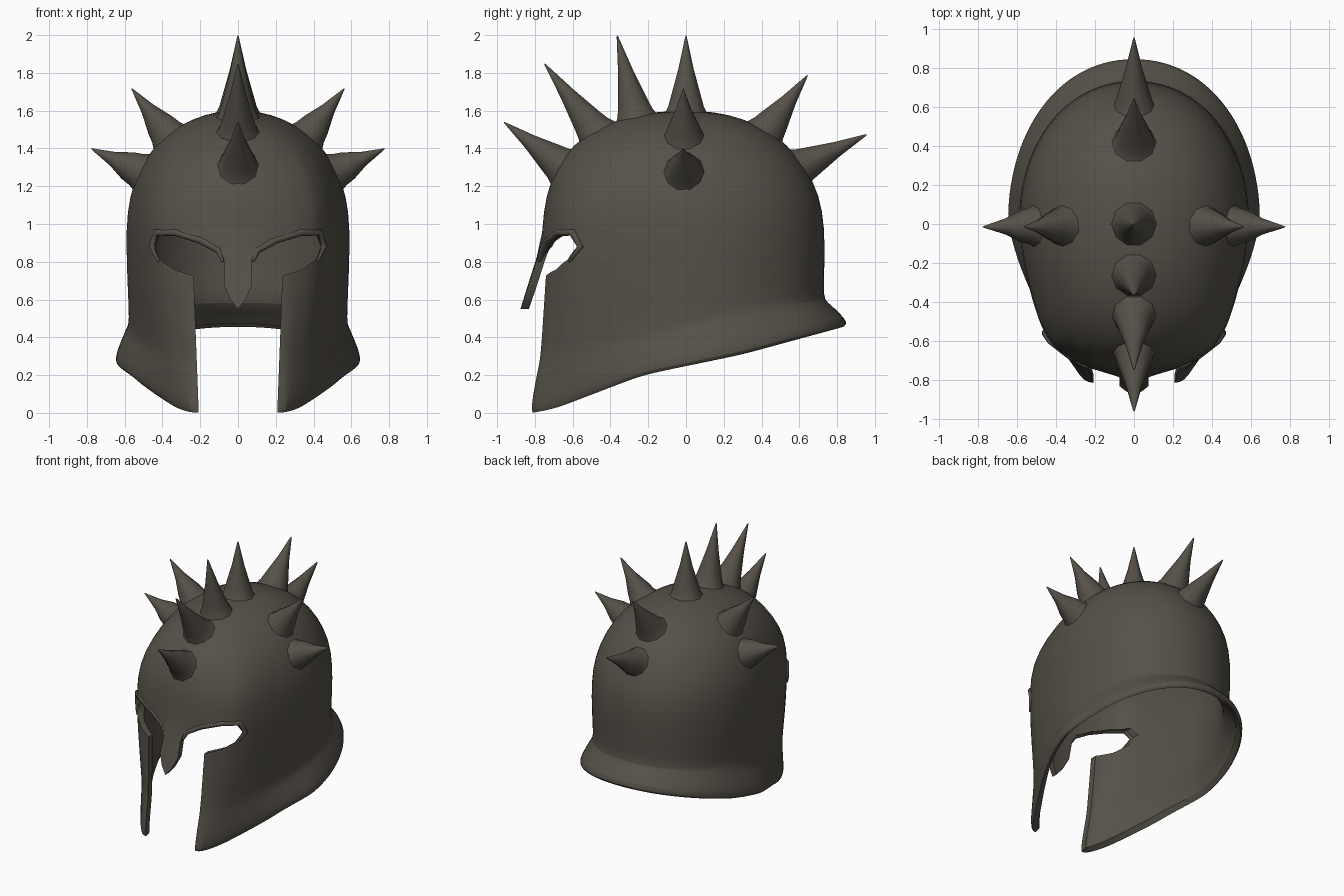
import bpy, bmesh, math
from mathutils import Vector

if "Cube" in bpy.data.objects:
    bpy.data.objects.remove(bpy.data.objects["Cube"])

iron = bpy.data.materials.new("dark iron")
iron.diffuse_color = (0.092, 0.082, 0.066, 1)
iron.use_nodes = True
iron.node_tree.nodes["Principled BSDF"].inputs["Base Color"].default_value = iron.diffuse_color


def lerp(table, v):
    """Piecewise linear lookup in a list of (key, value)."""
    if v <= table[0][0]:
        return table[0][1]
    for (a, p), (b, q) in zip(table, table[1:]):
        if v <= b:
            return p + (q - p) * (v - a) / (b - a)
    return table[-1][1]


def smooth(ob, angle=40):
    bpy.ops.object.select_all(action='DESELECT')
    ob.select_set(True)
    bpy.context.view_layer.objects.active = ob
    bpy.ops.object.shade_smooth_by_angle(angle=math.radians(angle))


def make_object(name, bm, angle=40):
    me = bpy.data.meshes.new(name)
    bm.to_mesh(me)
    bm.free()
    me.materials.append(iron)
    ob = bpy.data.objects.new(name, me)
    bpy.context.collection.objects.link(ob)
    smooth(ob, angle)
    return ob


def baked_mesh(ob):
    dg = bpy.context.evaluated_depsgraph_get()
    return bpy.data.meshes.new_from_object(ob.evaluated_get(dg))


# Helmet shell: slanted rim rows blending into a level dome
HEM = [(-.82, 0), (-.7, .02), (-.23, .2), (.3, .31), (.85, .46)]
FLARE = [(-.8, .28), (-.3, .38), (.3, .53), (.76, .6)]
# Front half outlines (x, depth) as fractions: brow level, and hem where the cheeks converge
BROW = [(1, 0), (.965, .25), (.89, .5), (.81, .69), (.70, .83), (.5, .925), (.28, .98), (0, 1)]
CHEEK = [(1, 0), (.92, .22), (.81, .43), (.68, .62), (.53, .82), (.39, .99), (.28, 1.0), (0, 1)]
# (kind, height or blend, half width, front depth, back depth, cheek blend)
ROWS = [("rim", 0, .635, .815, .835, 1), ("rim", .06, .65, .82, .85, 1),
        ("rim", .25, .65, .82, .85, .9), ("rim", .85, .595, .80, .765, .6),
        ("rim", 1, .58, .795, .735, .5), ("wall", .15, .58, .79, .73, .4),
        ("wall", .55, .59, .78, .735, .15), ("wall", 1, .595, .765, .735, 0),
        ("dome", 1.15, .577, .745, .71, 0), ("dome", 1.3, .52, .69, .635, 0),
        ("dome", 1.42, .44, .60, .54, 0), ("dome", 1.52, .32, .46, .40, 0),
        ("dome", 1.585, .17, .25, .22, 0)]
SEG, WAIST = 56, .98


def section(i, cheek, z_dome):
    """Unit outline point number i, counter-clockwise from +x."""
    a = math.tau * i / SEG
    c, s = math.cos(a), math.sin(a)
    if i <= SEG // 2:
        return math.copysign(abs(c) ** .95, c), abs(s) ** .95
    q = SEG // 4
    k = SEG - i if i >= SEG - q else i - SEG // 2
    sign = 1 if i >= SEG - q else -1
    u = k / q * 7
    j = min(int(u), 6)
    f = u - j
    pts = [Vector(BROW[n]).lerp(Vector(CHEEK[n]), cheek) for n in (j, j + 1)]
    p = pts[0].lerp(pts[1], f)
    ang = k / q * math.pi / 2
    p = p.lerp(Vector((math.cos(ang), math.sin(ang))), z_dome)
    return sign * p.x, -p.y


bm = bmesh.new()
rings = []
for kind, t, w, f, b, cheek in ROWS:
    ring = []
    for i in range(SEG):
        x, y = section(i, cheek, max(0, min(1, (t - 1.2) / .35)))
        x, y = x * w, y * (b if y >= 0 else f)
        if kind == "rim":
            z = lerp(HEM, y) * (1 - t) + lerp(FLARE, y) * t
        elif kind == "wall":
            z = lerp(FLARE, y) * (1 - t) + WAIST * t
        else:
            z = t
        ring.append(bm.verts.new((x, y, z)))
    rings.append(ring)
for lo, hi in zip(rings, rings[1:]):
    for i in range(SEG):
        j = (i + 1) % SEG
        bm.faces.new((lo[i], lo[j], hi[j], hi[i]))
apex = bm.verts.new((0, 0, 1.605))
for i in range(SEG):
    bm.faces.new((rings[-1][i], rings[-1][(i + 1) % SEG], apex))
shell = make_object("helmet_shell", bm)
sub = shell.modifiers.new("round", 'SUBSURF')
sub.levels = 1
sol = shell.modifiers.new("thickness", 'SOLIDIFY')
sol.thickness, sol.offset = .045, -1

# Face opening: eyes, nose guard outline and gap between the cheeks
half = [(.04, .60), (.075, .68), (.07, .8), (.09, .85), (.2, .905), (.33, .945),
        (.42, .945), (.445, .88), (.41, .81), (.34, .76), (.235, .725), (.225, .45), (.2, -.2)]
outline = [(0, .55)] + half + [(-x, z) for x, z in reversed(half)]
bm = bmesh.new()
face = bm.faces.new([bm.verts.new((x, -1.3, z)) for x, z in outline])
ext = bmesh.ops.extrude_face_region(bm, geom=[face])
bmesh.ops.translate(bm, vec=(0, 1, 0),
                    verts=[v for v in ext["geom"] if isinstance(v, bmesh.types.BMVert)])
bmesh.ops.recalc_face_normals(bm, faces=bm.faces)
cutter = make_object("face_cutter", bm)
cutter.hide_render = True
cut = shell.modifiers.new("face", 'BOOLEAN')
cut.operation, cut.object, cut.solver = 'DIFFERENCE', cutter, 'EXACT'
me = baked_mesh(shell)
shell.modifiers.clear()
shell.data = me
bpy.data.objects.remove(cutter)


# Swing the nose guard forward
def nose_push(x, z):
    return max(0, .9 - z) * .27 if abs(x) < .14 else 0


for v in shell.data.vertices:
    if v.co.y < -.5:
        v.co.y -= nose_push(v.co.x, v.co.z)
smooth(shell)


# Raised brow edging following the upper eye line
def front_y(x, z):
    depth = lerp([(.3, .79), (.98, .765), (1.15, .745)], z)
    return -depth * lerp(BROW[::-1], abs(x) / .592) - nose_push(x, z)


edge = [(.08, .80), (.1, .86), (.2, .915), (.33, .955), (.43, .955), (.455, .88), (.42, .80)]
for side, label in ((1, "right"), (-1, "left")):
    cu = bpy.data.curves.new("brow", 'CURVE')
    cu.dimensions, cu.bevel_depth, cu.bevel_resolution = '3D', .02, 2
    sp = cu.splines.new('POLY')
    sp.points.add(len(edge) - 1)
    for i, (p, (x, z)) in enumerate(zip(sp.points, edge)):
        p.co = (side * x, front_y(x, z) + .012, z, 1)
        p.radius = .3 if i in (0, len(edge) - 1) else 1
    brow = bpy.data.objects.new("brow_curve", cu)
    bpy.context.collection.objects.link(brow)
    bm = bmesh.new()
    bm.from_mesh(baked_mesh(brow))
    bpy.data.objects.remove(brow)
    make_object("brow_edge_" + label, bm, 60)


# Spikes with flared feet
def spike(name, base, tip, r=.095, sides=10):
    base, tip = Vector(base), Vector(tip)
    rot = (tip - base).to_track_quat('Z', 'Y')
    length = (tip - base).length
    bm = bmesh.new()
    prev = None
    for h, k in ((-.07, 1.7), (-.025, 1.3), (.02, 1.05), (.07, .9),
                 (length * .55, .45), (length - .01, .05)):
        ring = [bm.verts.new(base + rot @ Vector((r * k * math.cos(math.tau * i / sides),
                                                  r * k * math.sin(math.tau * i / sides), h)))
                for i in range(sides)]
        if prev:
            for i in range(sides):
                j = (i + 1) % sides
                bm.faces.new((prev[i], prev[j], ring[j], ring[i]))
        prev = ring
    top = bm.verts.new(tip)
    for i in range(sides):
        bm.faces.new((prev[i], prev[(i + 1) % sides], top))
    make_object(name, bm, 50)


crest = [((-.66, 1.31), (-.965, 1.54)), ((-.48, 1.49), (-.75, 1.85)),
         ((-.265, 1.57), (-.365, 2.0)), ((0, 1.6), (0, 2.0)),
         ((.425, 1.49), (.645, 1.79)), ((.60, 1.30), (.96, 1.475))]
for n, ((by, bz), (ty, tz)) in enumerate(crest):
    spike(f"crest_spike_{n + 1}", (0, by, bz), (0, ty, tz))
for n, ((bx, bz), (tx, tz)) in enumerate([((.37, 1.47), (.565, 1.72)), ((.52, 1.28), (.78, 1.40))]):
    for s, label in ((1, "right"), (-1, "left")):
        spike(f"side_spike_{label}_{n + 1}", (s * bx, -.01, bz), (s * tx, -.015, tz), .09)
